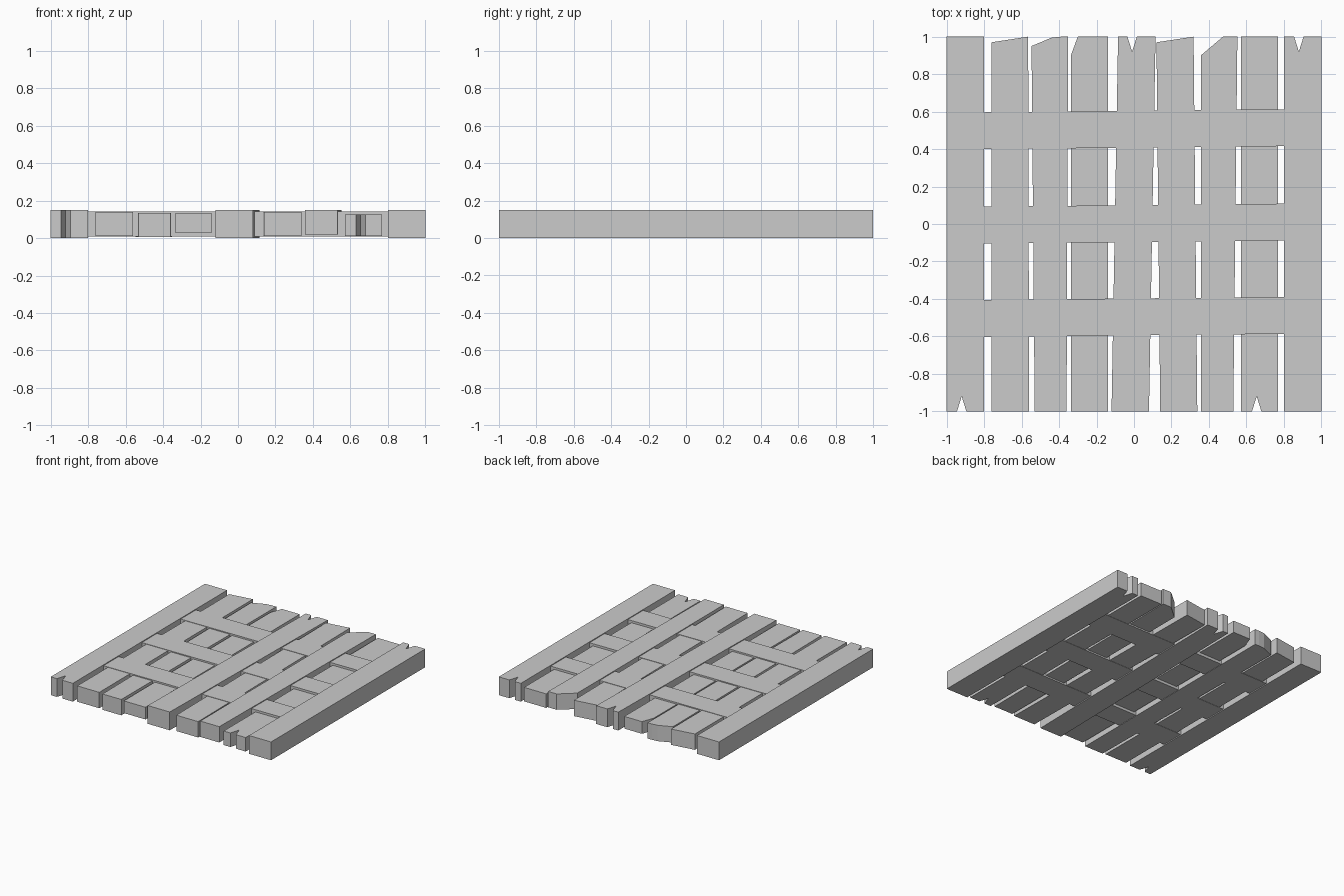
import bpy, bmesh

if "Cube" in bpy.data.objects:
    bpy.data.objects.remove(bpy.data.objects["Cube"])


def slab(name, outline, z0, z1):
    """Extrude a flat outline (seen from above) into a solid timber."""
    bm = bmesh.new()
    face = bm.faces.new([bm.verts.new((x, y, z0)) for x, y in outline])
    grown = bmesh.ops.extrude_face_region(bm, geom=[face])
    top = [v for v in grown["geom"] if isinstance(v, bmesh.types.BMVert)]
    bmesh.ops.translate(bm, verts=top, vec=(0, 0, z1 - z0))
    bmesh.ops.recalc_face_normals(bm, faces=bm.faces)
    mesh = bpy.data.meshes.new(name)
    bm.to_mesh(mesh)
    bm.free()
    obj = bpy.data.objects.new(name, mesh)
    bpy.context.collection.objects.link(obj)
    return obj


def notch(x, side):
    """V-shaped split in a plank end; side is -1 (front) or 1 (back)."""
    w = -0.025 * side
    return [(x + w * -side * side, side), (x, side * 0.92), (x - w * -side * side, side)]


def plank(name, bottom, back, z0, z1, front_notch=None):
    """bottom = x range at the front end, back = back end points, right to left."""
    front = [(bottom[0], -1)]
    if front_notch is not None:
        front += [(front_notch - 0.025, -1), (front_notch, -0.92), (front_notch + 0.025, -1)]
    front.append((bottom[1], -1))
    return slab(name, front + back, z0, z1)


def split_back(x0, x1, xn):
    """Back end with a V split at xn."""
    return [(x1, 1), (xn + 0.025, 1), (xn, 0.92), (xn - 0.025, 1), (x0, 1)]


# Full-height edge and centre planks
plank("left_edge_plank", (-1, -0.8), [(-0.8, 1), (-1, 1)], 0, 0.15, -0.92)
plank("centre_plank", (-0.12, 0.08), split_back(-0.085, 0.115, -0.01), 0, 0.15)
plank("right_edge_plank", (0.8, 1), split_back(0.8, 1, 0.88), 0, 0.15)

# Thinner planks with broken back ends
plank("broken_plank_1", (-0.76, -0.56), [(-0.565, 1), (-0.76, 0.97)], 0.01, 0.14)
plank("broken_plank_2", (-0.53, -0.36),
      [(-0.352, 1), (-0.39, 1), (-0.44, 0.995), (-0.547, 0.95)], 0.005, 0.135)
plank("broken_plank_3", (-0.337, -0.14), [(-0.14, 1), (-0.3, 1), (-0.337, 0.9)], 0.03, 0.13)
plank("broken_plank_4", (0.14, 0.338), [(0.318, 1), (0.12, 0.97)], 0.01, 0.14)
plank("broken_plank_5", (0.357, 0.53), [(0.552, 1), (0.475, 1), (0.357, 0.9)], 0.02, 0.15)
plank("broken_plank_6", (0.57, 0.77), [(0.77, 1), (0.57, 1)], 0.01, 0.125, 0.655)

# Slightly skewed cross beams let into the edge planks
for i, yc in enumerate((-0.496, 0.002, 0.506)):
    slab(f"cross_beam_{i + 1}",
         [(-0.85, yc - 0.107), (0.85, yc - 0.09), (0.85, yc + 0.107), (-0.85, yc + 0.09)],
         0.008, 0.143)
